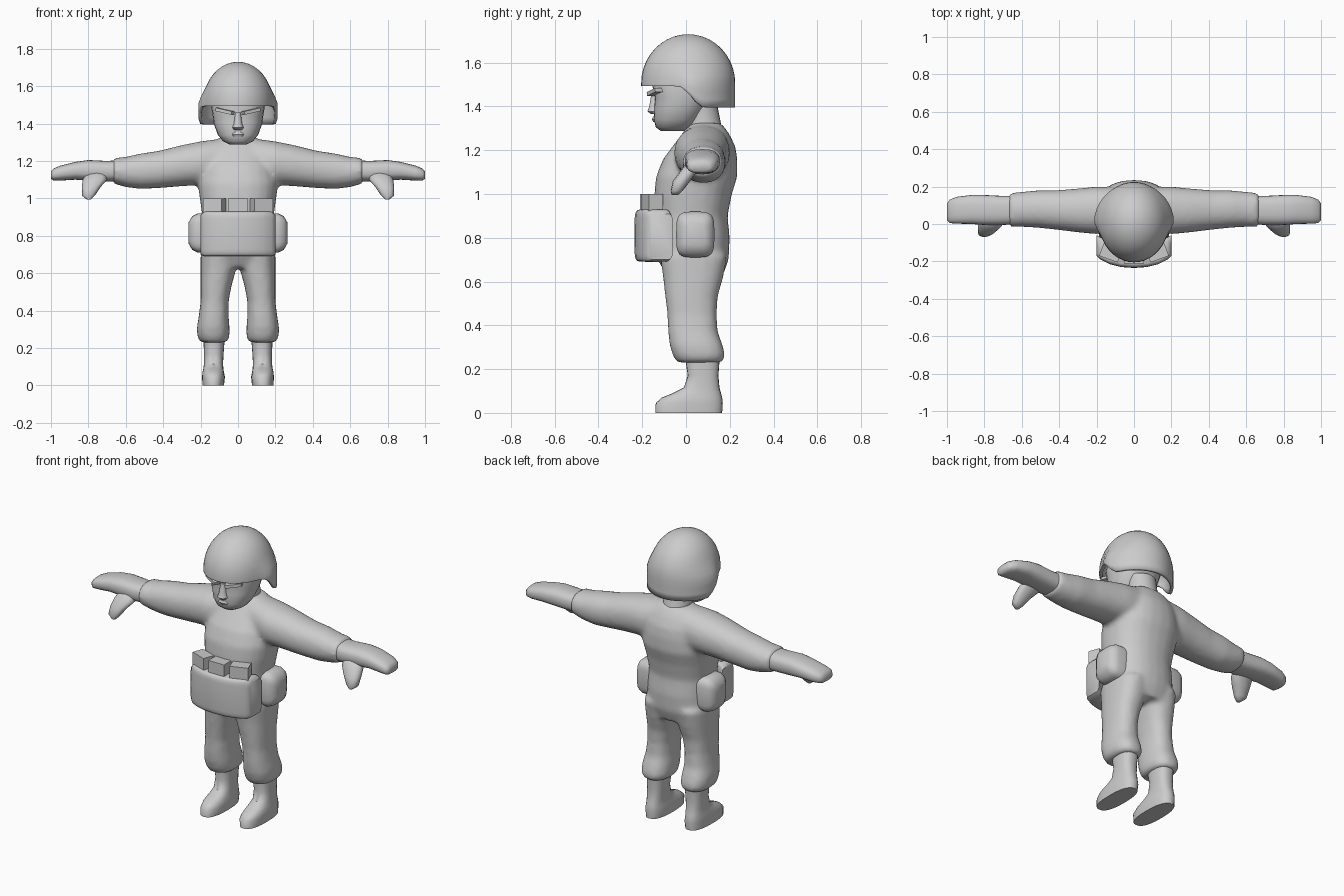
import bpy, bmesh
from math import sin, cos, pi, copysign, radians
from mathutils import Matrix, Vector

cube = bpy.data.objects.get("Cube")
if cube:
    bpy.data.objects.remove(cube)

GREY = (0.6, 0.6, 0.6, 1)
grey = bpy.data.materials.new("plain grey")
grey.use_nodes = True
grey.diffuse_color = GREY
grey.node_tree.nodes["Principled BSDF"].inputs["Base Color"].default_value = GREY


def loft(bm, axis, rings, power=2.0, n=24, side=1):
    """Skin rings (t, a0, a1, b0, b1): extents of the section at t along x or z."""
    loops = []
    for t, a0, a1, b0, b1 in rings:
        loop = []
        for i in range(n):
            c, s = cos(2 * pi * i / n), sin(2 * pi * i / n)
            c = copysign(abs(c) ** (2 / power), c)
            s = copysign(abs(s) ** (2 / power), s)
            a = (a0 + a1) / 2 + c * (a1 - a0) / 2
            b = (b0 + b1) / 2 + s * (b1 - b0) / 2
            x, y, z = (a, b, t) if axis == "z" else (t, a, b)
            loop.append(bm.verts.new((x * side, y, z)))
        loops.append(loop)
    for low, high in zip(loops, loops[1:]):
        for i in range(n):
            j = (i + 1) % n
            bm.faces.new((low[i], low[j], high[j], high[i]))
    bm.faces.new(loops[0])
    bm.faces.new(loops[-1])


def finish(bm, name, angle=45):
    bmesh.ops.recalc_face_normals(bm, faces=bm.faces)
    mesh = bpy.data.meshes.new(name)
    bm.to_mesh(mesh)
    bm.free()
    obj = bpy.data.objects.new(name, mesh)
    bpy.context.collection.objects.link(obj)
    mesh.materials.append(grey)
    bpy.ops.object.select_all(action="DESELECT")
    obj.select_set(True)
    bpy.context.view_layer.objects.active = obj
    if angle:
        bpy.ops.object.shade_smooth_by_angle(angle=radians(angle))
    return obj


def part(name, axis, rings, power=2.0, side=1, angle=45):
    bm = bmesh.new()
    loft(bm, axis, rings, power, side=side)
    return finish(bm, name, angle)


def box(name, centre, size, turn):
    bm = bmesh.new()
    bmesh.ops.create_cube(bm, size=1, matrix=Matrix.Translation(Vector(centre)) @ turn
                          @ Matrix.Diagonal((*size, 1)))
    return finish(bm, name, 0)


# Uniform: torso, sleeves and trousers blended into one skin
torso = [(0.63, -.17, .17, -.09, .17), (0.70, -.20, .20, -.13, .195),
         (0.80, -.195, .195, -.14, .20), (0.90, -.19, .19, -.14, .19),
         (1.00, -.205, .205, -.145, .21), (1.08, -.215, .215, -.137, .235),
         (1.16, -.20, .20, -.105, .235), (1.22, -.18, .18, -.06, .225),
         (1.28, -.15, .15, -.015, .195), (1.325, -.10, .10, .02, .16)]
sleeve = [(0.05, -.03, .20, 1.06, 1.325), (0.20, -.055, .20, 1.07, 1.305),
          (0.30, -.045, .19, 1.065, 1.285), (0.42, -.03, .18, 1.055, 1.255),
          (0.52, -.02, .18, 1.05, 1.24), (0.60, -.015, .172, 1.06, 1.222),
          (0.67, -.015, .165, 1.08, 1.215)]
leg = [(0.23, .06, .20, -.04, .165), (0.26, .045, .218, -.06, .18),
       (0.31, .045, .22, -.075, .168), (0.37, .05, .21, -.082, .145),
       (0.45, .05, .20, -.085, .14), (0.53, .035, .20, -.095, .145),
       (0.62, .01, .20, -.105, .17), (0.72, 0, .20, -.12, .19)]
bm = bmesh.new()
loft(bm, "z", torso, 2.3)
for side in (1, -1):
    loft(bm, "x", sleeve, 2.2, side=side)
    loft(bm, "z", leg, 2.4, side=side)
uniform = finish(bm, "uniform")
remesh = uniform.modifiers.new("blend", "REMESH")
remesh.mode = "VOXEL"
remesh.voxel_size = 0.014
remesh.use_smooth_shade = True
smooth = uniform.modifiers.new("soften", "SMOOTH")
smooth.factor = 0.5
smooth.iterations = 6

# Hands with thumbs, boots and side pouches
palm = [(0.62, .00, .15, 1.09, 1.205), (0.70, -.005, .15, 1.09, 1.20),
        (0.80, -.005, .155, 1.095, 1.205), (0.87, .00, .155, 1.10, 1.195),
        (0.95, .002, .145, 1.095, 1.175), (0.985, .005, .13, 1.095, 1.16),
        (1.00, .02, .11, 1.105, 1.145)]
thumb = [(0.995, .785, .81, -.065, -.035), (1.015, .765, .835, -.07, -.015),
         (1.06, .735, .835, -.06, .02), (1.10, .70, .83, -.03, .05),
         (1.14, .70, .81, 0, .08)]
boot = [(0, .075, .19, -.14, .165), (0.045, .07, .192, -.138, .168),
        (0.07, .075, .19, -.11, .165), (0.09, .078, .185, -.06, .16),
        (0.115, .08, .182, -.01, .153), (0.17, .077, .182, .008, .148),
        (0.26, .07, .185, -.005, .155)]
side_pouch = [(0.16, -.045, .13, .71, .92), (0.215, -.045, .13, .71, .92),
              (0.245, -.035, .12, .725, .905), (0.265, -.005, .09, .76, .87)]
for side, word in ((1, "left"), (-1, "right")):
    bm = bmesh.new()
    loft(bm, "x", palm, 2.6, side=side)
    loft(bm, "z", thumb, 2.4, n=12, side=side)
    finish(bm, word + "_hand", 60)
    part(word + "_boot", "z", boot, 2.5, side)
    part(word + "_side_pouch", "x", side_pouch, 4, side)

# Curved belt pouch with three small ammunition boxes on top
half = [(0, -.235, -.10, .69, .93), (.07, -.23, -.10, .69, .93),
        (.13, -.215, -.09, .69, .93), (.18, -.19, -.07, .69, .93),
        (.20, -.17, -.06, .70, .91)]
part("belt_pouch", "x", [(-r[0], *r[1:]) for r in half[:0:-1]] + half, 7)
for side, word in ((-1, "right"), (0, "middle"), (1, "left")):
    box(word + "_ammo_box", (side * .125, -.175 + abs(side) * .02, .955),
        (.105, .07, .09), Matrix.Rotation(side * radians(20), 4, "Z"))

# Neck, head and face
part("neck", "z", [(1.27, -.09, .09, -.01, .18), (1.32, -.08, .08, 0, .16),
                   (1.42, -.085, .085, -.02, .14)])
part("head", "z", [(1.288, -.045, .045, -.115, -.01), (1.305, -.08, .08, -.138, .03),
                   (1.34, -.108, .108, -.147, .06), (1.40, -.13, .13, -.146, .10),
                   (1.44, -.135, .135, -.142, .12), (1.50, -.145, .145, -.155, .15),
                   (1.60, -.12, .12, -.13, .15)], 2.3)
part("nose", "z", [(1.365, -.02, .02, -.16, -.12), (1.378, -.03, .03, -.176, -.12),
                   (1.40, -.022, .022, -.168, -.12), (1.46, -.014, .014, -.158, -.12)])
part("lips", "z", [(1.33, -.025, .025, -.15, -.12), (1.342, -.035, .035, -.156, -.12),
                   (1.354, -.025, .025, -.15, -.12)])
for side, word in ((1, "left"), (-1, "right")):
    box(word + "_brow", (side * .068, -.137, 1.466), (.095, .05, .018),
        Matrix.Rotation(side * radians(24), 4, "Z")
        @ Matrix.Rotation(side * radians(-12), 4, "Y"))


# Helmet: dome whose rim drops and flares over the ears and the nape
def ease(value):
    value = min(1, max(0, value))
    return value * value * (3 - 2 * value)


bm = bmesh.new()
n, rows = 40, []
for step in range(-3, 10):
    row = []
    for i in range(n):
        angle = 2 * pi * i / n
        y = -.215 * cos(angle)
        drop = .012 + .098 * ease((y + .05) / .13)
        flare = .14 * ease((y + .09) / .1) * abs(sin(angle))
        if step <= 0:
            z, size = 1.505 + drop * step / 3, 1
        else:
            tilt = step * pi / 20
            z, size = 1.505 + .225 * sin(tilt), cos(tilt)
            flare *= max(0, 1 - step / 2.5)
        row.append(bm.verts.new((.187 * sin(angle) * size * (1 + flare),
                                 .01 + y * size, z)))
    rows.append(row)
for low, high in zip(rows, rows[1:]):
    for i in range(n):
        j = (i + 1) % n
        bm.faces.new((low[i], low[j], high[j], high[i]))
crown = bm.verts.new((0, .01, 1.73))
for i in range(n):
    bm.faces.new((rows[-1][i], rows[-1][(i + 1) % n], crown))
helmet = finish(bm, "helmet", 60)
shell = helmet.modifiers.new("thickness", "SOLIDIFY")
shell.thickness = 0.018
shell.offset = -1
